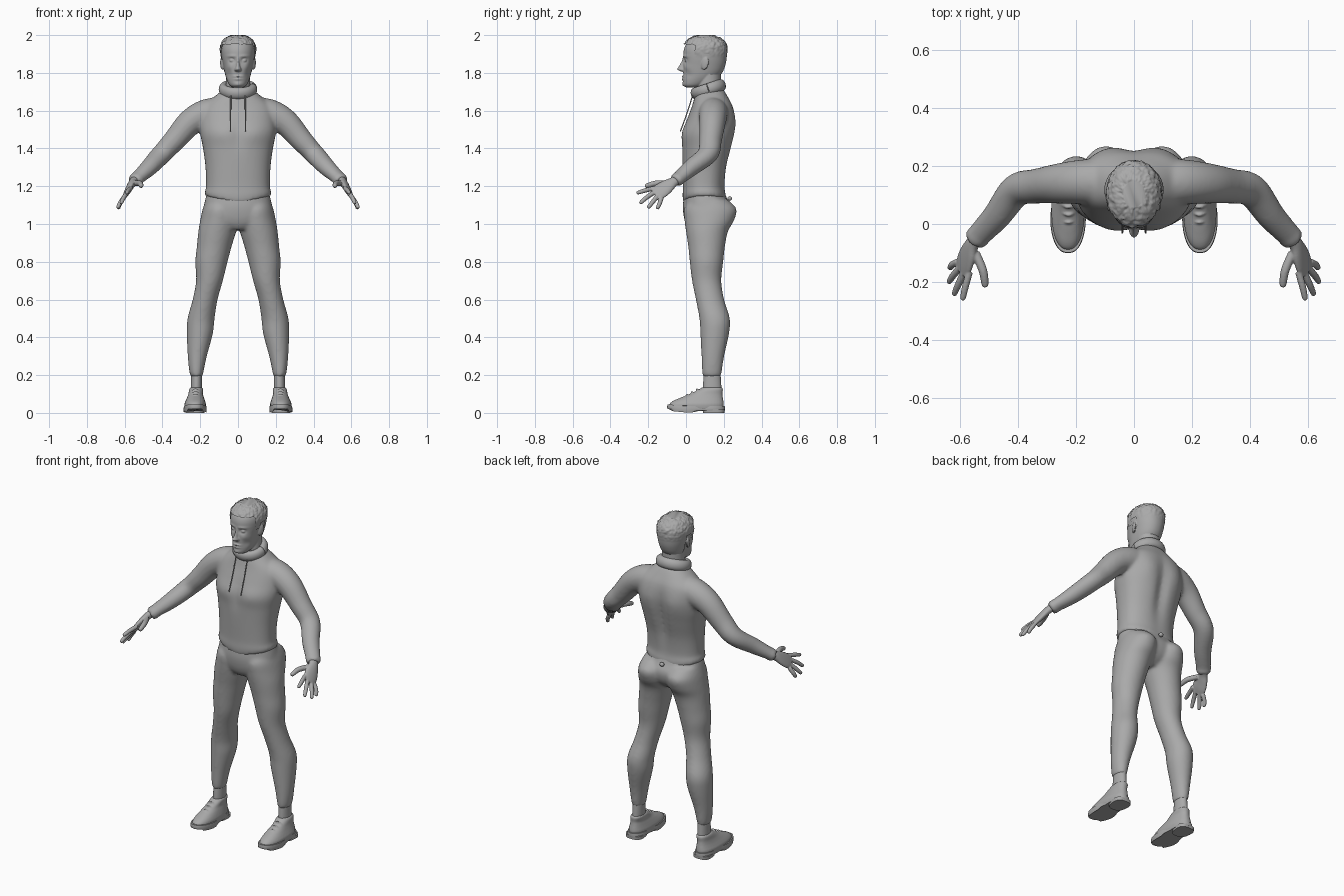
import bpy, bmesh, math
from mathutils import Vector, Matrix, noise

if "Cube" in bpy.data.objects:
    bpy.data.objects.remove(bpy.data.objects["Cube"])

GREY = (0.4, 0.4, 0.4, 1)
clay = bpy.data.materials.new("plain_grey")
clay.use_nodes = True
clay.diffuse_color = GREY
clay.node_tree.nodes["Principled BSDF"].inputs["Base Color"].default_value = GREY
UP = Vector((0, 0, 1))
SIDES = (1, -1)


def spline(rows, steps):
    """Smooth interpolation through rows of numbers."""
    out = []
    for i in range(len(rows) - 1):
        a, b, c, d = (rows[max(0, min(len(rows) - 1, i + k))] for k in (-1, 0, 1, 2))
        for s in range(steps):
            t = s / steps
            out.append([q + t * (r - p + t * (2 * p - 5 * q + 4 * r - s_ + t * (3 * (q - r) + s_ - p))) / 2
                        for p, q, r, s_ in zip(a, b, c, d)])
    return out + [list(rows[-1])]


def loft(bm, rows, wide=None, seg=40, power=2, side=1, steps=6):
    """Skin rings of (x, y, z, radius, radius); flat rings unless a wide axis is given."""
    pts = spline(rows, steps)
    rings = []
    for i, (x, y, z, ra, rb) in enumerate(pts):
        u, v = Vector((1, 0, 0)), Vector((0, 1, 0))
        if wide:
            t = (Vector(pts[min(i + 1, len(pts) - 1)][:3]) - Vector(pts[max(i - 1, 0)][:3])).normalized()
            u = (wide - t * wide.dot(t)).normalized()
            v = t.cross(u)
        ring = []
        for k in range(seg):
            ang = math.tau * k / seg
            ca, sa = (math.copysign(abs(f) ** (2 / power), f) for f in (math.cos(ang), math.sin(ang)))
            co = Vector((x, y, z)) + u * ra * ca + v * rb * sa
            co.x *= side
            ring.append(bm.verts.new(co))
        rings.append(ring)
    for lo, hi in zip(rings, rings[1:]):
        for k in range(seg):
            n = (k + 1) % seg
            bm.faces.new((lo[k], lo[n], hi[n], hi[k]))
    bm.faces.new(rings[0])
    bm.faces.new(rings[-1])


def spans(rows):
    """Turn (z, x0, x1, y0, y1) extents into loft rows."""
    return [((a + b) / 2, (c + d) / 2, z, (b - a) / 2, (d - c) / 2) for z, a, b, c, d in rows]


def even(rows):
    return spans([(z, -w, w, c, d) for z, w, c, d in rows])


def sculpt(bm, mid, front, bumps):
    """Push the front or back surface in y with soft mirrored bumps (x, z, width, height, push)."""
    for v in bm.verts:
        if (v.co.y < mid) == front:
            x, z = abs(v.co.x), v.co.z
            v.co.y += sum(p * math.exp(-((x - bx) / w) ** 2 - ((z - bz) / h) ** 2)
                          for bx, bz, w, h, p in bumps)


def ball(bm, loc, size, seg=20):
    m = Matrix.Translation(loc) @ Matrix.Diagonal((*size, 1))
    return bmesh.ops.create_uvsphere(bm, u_segments=seg, v_segments=seg // 2, radius=1, matrix=m)["verts"]


def finish(name, bm, voxel=0, smooth=0):
    bmesh.ops.recalc_face_normals(bm, faces=bm.faces)
    mesh = bpy.data.meshes.new(name)
    bm.to_mesh(mesh)
    bm.free()
    mesh.materials.append(clay)
    mesh.shade_smooth()
    ob = bpy.data.objects.new(name, mesh)
    bpy.context.collection.objects.link(ob)
    if voxel:
        mod = ob.modifiers.new("Blend", 'REMESH')
        mod.mode, mod.voxel_size, mod.use_smooth_shade = 'VOXEL', voxel, True
    if smooth:
        mod = ob.modifiers.new("Soften", 'SMOOTH')
        mod.factor, mod.iterations = 0.5, smooth
    return ob


# Hooded top: torso with a spine groove, hem, and both sleeves
bm = bmesh.new()
loft(bm, even([(1.13, .174, -.014, .212), (1.16, .176, -.018, .212), (1.2, .169, -.016, .206), (1.3, .172, -.019, .217),
               (1.4, .185, -.022, .242), (1.48, .2, -.022, .258), (1.55, .2, .002, .262), (1.62, .185, .03, .25),
               (1.67, .13, .045, .225), (1.71, .08, .06, .2)]), power=2.3, seg=64)
sculpt(bm, .12, False, [(0, 1.42, .035, .16, -.022), (.1, 1.53, .05, .08, .008)])
sculpt(bm, .12, True, [(0, 1.48, .03, .08, .01), (.09, 1.48, .06, .05, -.006)])
for v in bm.verts:
    if v.co.z < 1.19:
        v.co.z += (abs(v.co.x) - .1) * .25 * (1.19 - v.co.z) / .06
for s in SIDES:
    loft(bm, [(.05, .14, 1.6, .07, .08), (.16, .145, 1.585, .078, .078), (.25, .14, 1.54, .07, .07), (.335, .13, 1.445, .06, .06),
              (.405, .115, 1.37, .052, .057), (.47, .03, 1.3, .045, .049), (.53, -.035, 1.245, .035, .042),
              (.54, -.047, 1.235, .038, .043), (.55, -.06, 1.225, .031, .036)], wide=UP, side=s)
finish("hooded_top", bm, .009, 8)

# Rolled collar, lower at the front
bm = bmesh.new()
loft(bm, [(.078 * math.cos(a), .072 * math.sin(a), 0, .032, .024)
          for a in (math.tau * k / 24 for k in range(25))], wide=UP, seg=20, steps=2)
bmesh.ops.transform(bm, verts=bm.verts, matrix=Matrix.Translation((0, .118, 1.713)) @ Matrix.Rotation(.32, 4, 'X'))
finish("collar", bm)

# Drawstrings hanging from the collar
bm = bmesh.new()
for s in SIDES:
    loft(bm, [(.038, .035, 1.68, .003, .003), (.039, .003, 1.58, .003, .003), (.04, -.03, 1.49, .003, .003)],
         wide=UP, seg=8, side=s)
finish("drawstrings", bm)

# Trousers: pelvis and two legs
bm = bmesh.new()
loft(bm, even([(1.2, .155, -.005, .195), (1.14, .171, -.012, .215), (1.09, .182, -.017, .24), (1.04, .185, -.012, .235),
               (1.0, .15, .0, .21), (.97, .07, .02, .17)]), power=2.2)
for s in SIDES:
    loft(bm, spans([(1.13, .02, .17, .02, .22), (1.08, .004, .187, -.01, .267), (1.02, -.002, .2, -.008, .255),
                    (.96, .01, .21, .0, .222), (.88, .034, .218, .012, .206), (.8, .055, .226, .02, .197),
                    (.7, .08, .222, .032, .187), (.6, .108, .24, .052, .202), (.5, .124, .267, .071, .232),
                    (.42, .133, .271, .076, .228), (.3, .165, .266, .082, .202), (.22, .182, .258, .085, .19),
                    (.19, .187, .25, .09, .185)]), side=s)
finish("trousers", bm, .009, 8)
bm = bmesh.new()
ball(bm, (0, .232, 1.135), (.014, .012, .012))
finish("back_waist_knot", bm)

# Head: skull, carved face, nose, ears and neck
SKULL = [(1.722, .025, .005, .06), (1.735, .045, -.013, .1), (1.765, .06, -.016, .15), (1.8, .07, -.015, .185),
         (1.84, .078, -.015, .203), (1.88, .085, -.014, .21), (1.92, .087, -.012, .211), (1.95, .08, .0, .204),
         (1.975, .062, .025, .18), (1.988, .035, .06, .145)]
bm = bmesh.new()
loft(bm, even(SKULL), seg=128, power=2.15, steps=8)
sculpt(bm, .06, True, [(.032, 1.866, .016, .013, .013), (.035, 1.888, .025, .007, -.005), (0, 1.79, .02, .006, .004),
                       (0, 1.781, .022, .005, -.007), (0, 1.767, .02, .005, -.007), (0, 1.774, .024, .003, .004),
                       (0, 1.738, .02, .012, -.006), (.045, 1.83, .016, .016, -.004), (.05, 1.79, .015, .02, .006)])
loft(bm, even([(1.885, .009, -.016, .02), (1.86, .009, -.024, .02), (1.835, .012, -.038, .02), (1.821, .018, -.047, .02),
               (1.812, .019, -.038, .02), (1.806, .012, -.02, .02)]), seg=24)
for s in SIDES:
    ball(bm, (s * .031, .006, 1.865), (.015, .013, .011))
    for v in ball(bm, (0, 0, 0), (.009, .02, .034)):
        v.co = Matrix.Rotation(-.2, 3, 'X') @ v.co
        v.co = Vector((s * (.084 + v.co.x + v.co.y * .3), v.co.y + .1, v.co.z + 1.85))
loft(bm, even([(1.66, .075, .06, .19), (1.72, .066, .055, .185), (1.8, .064, .06, .185)]))
finish("head", bm, .0035, 3)

# Cropped hair: enlarged skull shell cut along the hairline, then roughened
bm = bmesh.new()
loft(bm, even(SKULL), seg=128, power=2.15, steps=8)


def below_hairline(p):
    line = 1.945 if p.y < .05 else 1.87 if p.y < .085 else 1.9 if p.y < .125 else 1.79
    return p.z < line


bmesh.ops.delete(bm, geom=[f for f in bm.faces if below_hairline(f.calc_center_median())], context='FACES')
bm.normal_update()
for v in bm.verts:
    crown = max(0, min(1, (v.co.z - 1.88) / .06))
    grain = noise.noise(v.co * 70) + noise.noise(v.co * 150) * .7
    v.co += v.normal * (.005 + .005 * crown + .005 * crown * grain)
    v.co.z = min(v.co.z, 2)
finish("hair", bm)

# Hands: wrist, palm, four fingers and a thumb, as (knuckle, bend, tip)
FINGERS = [((.566, -.165, 1.19), (.58, -.215, 1.178), (.59, -.262, 1.163)),
           ((.582, -.16, 1.172), (.603, -.205, 1.143), (.62, -.245, 1.108)),
           ((.596, -.148, 1.152), (.621, -.176, 1.117), (.638, -.202, 1.084)),
           ((.606, -.13, 1.138), (.625, -.14, 1.108), (.634, -.153, 1.08)),
           ((.545, -.1, 1.215), (.52, -.16, 1.215), (.511, -.217, 1.2))]
for s, name in zip(SIDES, ("left_hand", "right_hand")):
    bm = bmesh.new()
    loft(bm, [(.535, -.04, 1.24, .027, .024), (.556, -.068, 1.222, .028, .021), (.57, -.1, 1.2, .04, .019),
              (.583, -.135, 1.175, .045, .016), (.592, -.165, 1.158, .038, .011)],
         wide=Vector((-.04, -.05, .06)), side=s)
    for i, path in enumerate(FINGERS):
        r = .015 if i == 4 else .012
        a, b, c = (Vector(p) for p in path)
        rows = [(*a, r, r), (*b, r, r), (*b.lerp(c, .85), r * .8, r * .8), (*c, r * .35, r * .35)]
        loft(bm, rows, wide=UP, seg=16, side=s)
    finish(name, bm, .0035, 4)

# Shoes with soles, heels and laces, and the bare ankles above them
for s, name in zip(SIDES, ("left", "right")):
    bm = bmesh.new()
    loft(bm, spans([(.08, .192, .252, .09, .19), (.14, .19, .25, .09, .187), (.22, .19, .248, .095, .182)]), side=s)
    finish(name + "_ankle", bm)
    bm = bmesh.new()
    loft(bm, spans([(.02, .172, .282, -.09, .198), (.045, .17, .284, -.088, .2), (.062, .174, .278, -.07, .198),
                    (.08, .18, .27, -.03, .195), (.1, .186, .263, .02, .193), (.125, .185, .258, .07, .195),
                    (.135, .192, .25, .085, .188)]), power=2.3, side=s)
    for k in range(3):
        y, z = .005 + .026 * k, .094 + .014 * k
        loft(bm, [(.2, y + .01, z - .012, .004, .004), (.225, y, z + .003, .005, .005), (.25, y + .01, z - .012, .004, .004)],
             wide=UP, seg=10, side=s)
    finish(name + "_shoe", bm, .004, 2)
    bm = bmesh.new()
    loft(bm, spans([(.012, .166, .288, -.098, .205), (.02, .164, .29, -.1, .206), (.036, .166, .288, -.098, .205)]),
         seg=64, power=2.4, steps=2, side=s)
    loft(bm, spans([(.0, .176, .28, .09, .204), (.02, .174, .282, .088, .205)]), power=3, steps=1, side=s)
    # Narrow the arch, lift the toe
    for v in bm.verts:
        y = v.co.y
        v.co.x = s * (.227 + (abs(v.co.x) - .227) * (1 - .14 * math.exp(-((y - .09) / .05) ** 2)))
        v.co.z += .01 * max(0, -y) / .1 - (.01 if -.07 < y < .05 and v.co.z < .018 else 0)
    sole = finish(name + "_sole", bm)
    bpy.context.view_layer.objects.active = sole
    sole.select_set(True)
    bpy.ops.object.shade_smooth_by_angle(angle=.7)
    sole.select_set(False)
